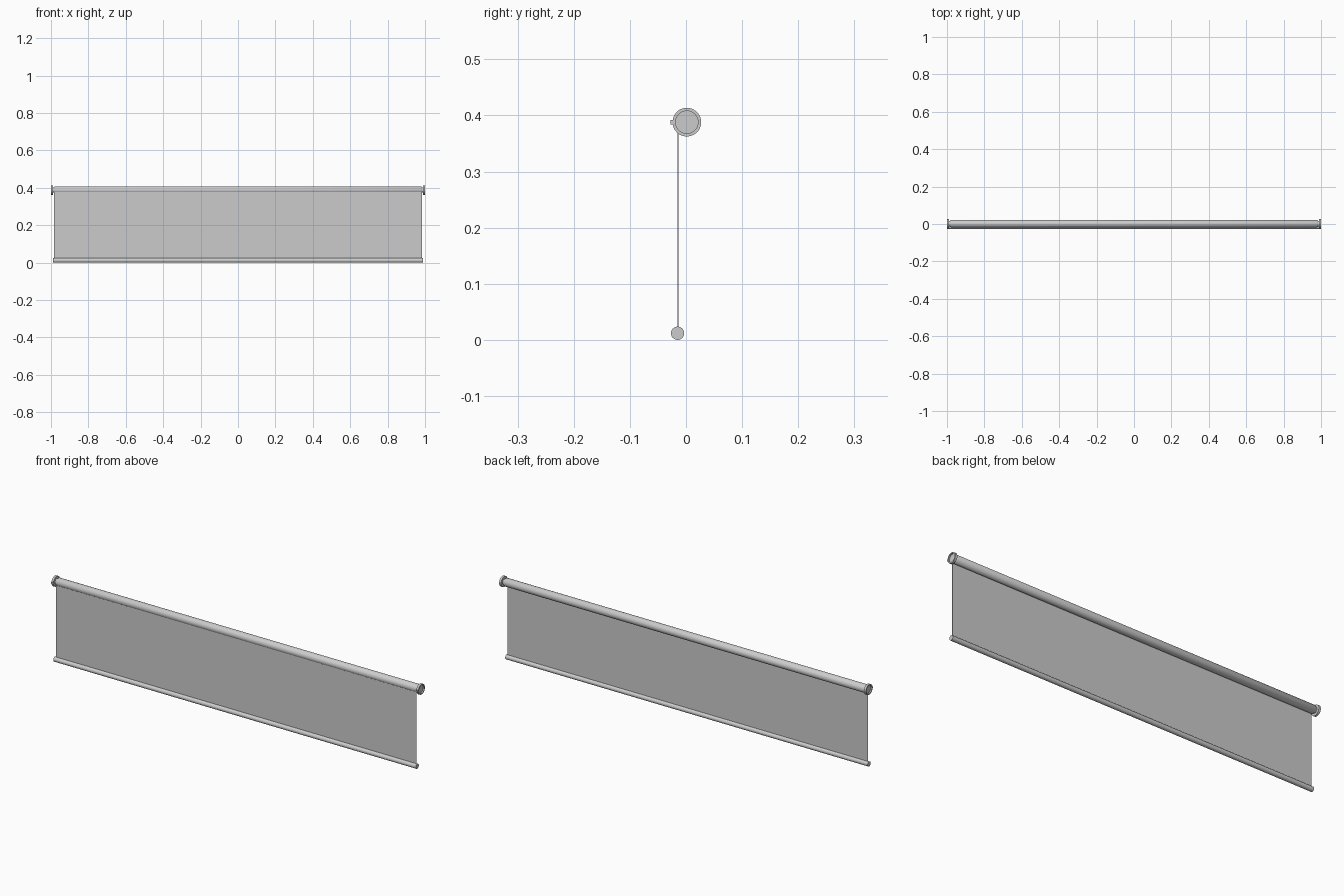
import bpy, bmesh, math

if "Cube" in bpy.data.objects:
    bpy.data.objects.remove(bpy.data.objects["Cube"])

SIDES = 48
AXIS_Y, AXIS_Z = 0.0015, 0.388


def finish(bm, name, smooth=True):
    bmesh.ops.remove_doubles(bm, verts=bm.verts, dist=1e-6)
    bmesh.ops.recalc_face_normals(bm, faces=bm.faces)
    me = bpy.data.meshes.new(name)
    bm.to_mesh(me)
    bm.free()
    ob = bpy.data.objects.new(name, me)
    bpy.context.collection.objects.link(ob)
    if smooth:
        bpy.ops.object.select_all(action='DESELECT')
        bpy.context.view_layer.objects.active = ob
        ob.select_set(True)
        bpy.ops.object.shade_smooth_by_angle(angle=math.radians(35))
    return ob


def lathe(name, profile, y, z):
    """Spin (x, radius) points round an axis parallel to x."""
    bm = bmesh.new()
    vs = [bm.verts.new((x, y, z + r)) for x, r in profile]
    es = [bm.edges.new(p) for p in zip(vs, vs[1:])]
    bmesh.ops.spin(bm, geom=vs + es, cent=(0, y, z), axis=(1, 0, 0),
                   angle=math.tau, steps=SIDES)
    bmesh.ops.dissolve_degenerate(bm, edges=bm.edges, dist=1e-6)
    return finish(bm, name)


def box(name, lo, hi):
    bm = bmesh.new()
    bmesh.ops.create_cube(bm, size=1)
    for v in bm.verts:
        v.co = [(a + b) / 2 + c * (b - a) for a, b, c in zip(lo, hi, v.co)]
    return finish(bm, name, False)


# Roller tube with chamfered ends
lathe("roller_tube", [(-0.984, 0), (-0.984, 0.016), (-0.978, 0.02),
                      (0.978, 0.02), (0.984, 0.016), (0.984, 0)], AXIS_Y, AXIS_Z)

# Hanging fabric sheet
box("fabric", (-0.983, -0.015, 0.012), (0.983, -0.0134, 0.38))

# Round bottom bar
lathe("bottom_bar", [(-0.988, 0), (-0.988, 0.0118), (0.988, 0.0118), (0.988, 0)],
      -0.015, 0.0118)

# End brackets: cupped flange on a neck, with a small locking tab
for side, s in (("left", -1), ("right", 1)):
    lathe(side + "_end_cap", [(s * x, r) for x, r in (
        (0.994, 0), (0.994, 0.02), (1.0, 0.02), (1.0, 0.0255),
        (0.989, 0.0255), (0.989, 0.014), (0.98, 0.014), (0.98, 0))],
        AXIS_Y, AXIS_Z)
    a, b = sorted((s * 0.99, s * 0.999))
    box(side + "_tab", (a, -0.0275, 0.384), (b, -0.0215, 0.392))
